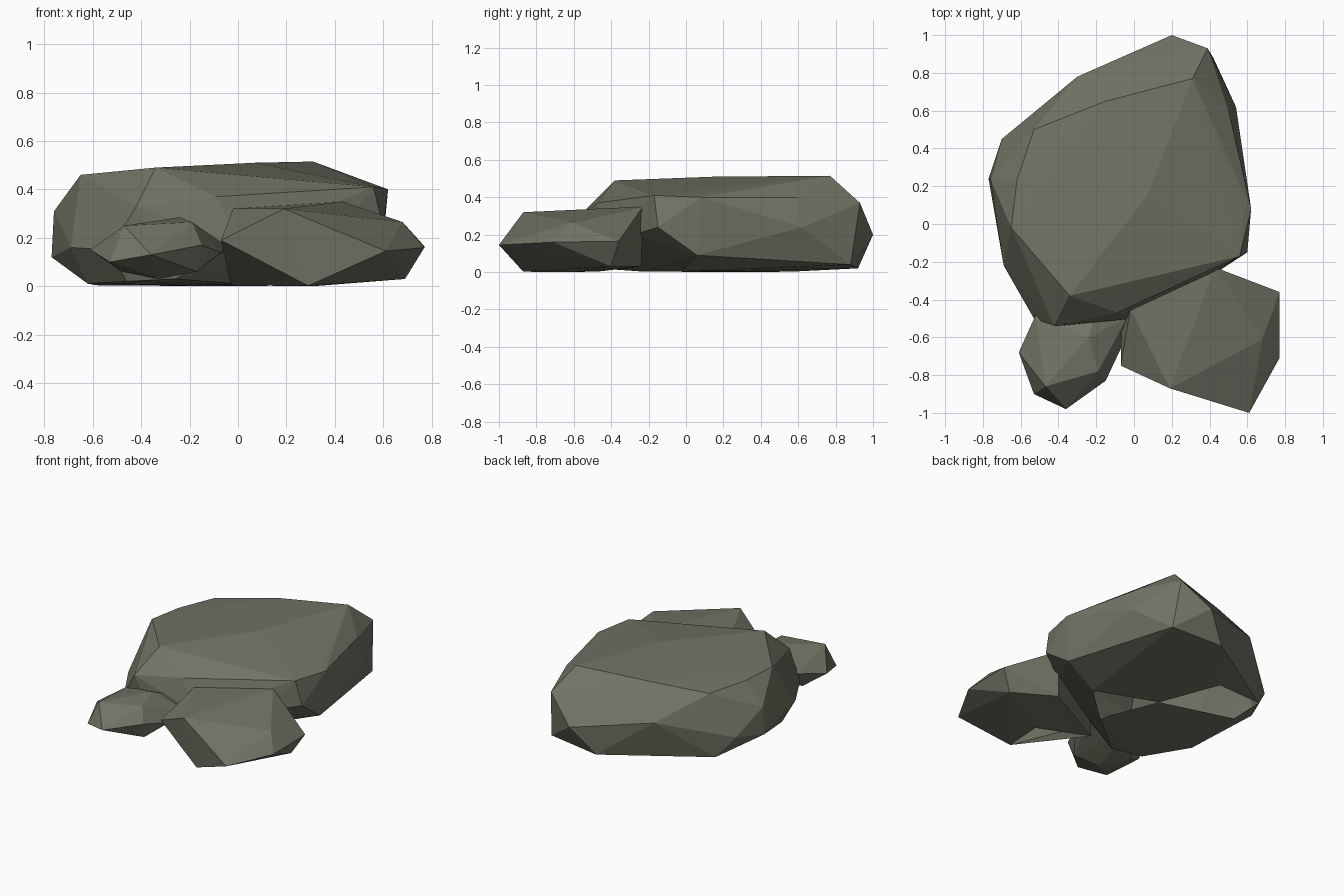
import bpy
import bmesh
from mathutils import Vector

default_cube = bpy.data.objects.get("Cube")
if default_cube:
    bpy.data.objects.remove(default_cube, do_unlink=True)

# One weathered stone colour
stone = bpy.data.materials.new("grey_stone")
stone.use_nodes = True
stone_colour = (0.17, 0.17, 0.13, 1)
stone.diffuse_color = stone_colour
stone.node_tree.nodes["Principled BSDF"].inputs["Base Color"].default_value = stone_colour


def make_rock(name, *corner_groups, openings=()):
    """Wrap a faceted shell around the corners, then open parts of its underside.

    Each opening is a position on the ground plane and a radius.
    """
    mesh = bpy.data.meshes.new(name)
    shell = bmesh.new()
    for group in corner_groups:
        for corner in group:
            shell.verts.new(corner)

    hull = bmesh.ops.convex_hull(shell, input=shell.verts)
    leftovers = set(hull["geom_interior"]) | set(hull["geom_unused"])
    loose = [item for item in leftovers if isinstance(item, bmesh.types.BMVert)]
    bmesh.ops.delete(shell, geom=loose, context="VERTS")
    bmesh.ops.recalc_face_normals(shell, faces=shell.faces)

    # Open the underside where the stone would sit on the ground
    for x, y, radius in openings:
        middle = Vector((x, y))
        hidden = []
        for face in shell.faces:
            offset = face.calc_center_median().xy - middle
            if face.normal.z < -0.9 and offset.length < radius:
                hidden.append(face)
        bmesh.ops.delete(shell, geom=hidden, context="FACES")

    shell.to_mesh(mesh)
    shell.free()
    mesh.materials.append(stone)
    rock = bpy.data.objects.new(name, mesh)
    bpy.context.scene.collection.objects.link(rock)
    return rock


# Large flat boulder at the back: crown, waist and underside corners
boulder_crown = [
    (.31, .77, .515), (-.15, .65, .485), (-.53, .5, .44), (-.62, .23, .45),
    (-.65, -.02, .46), (-.34, -.38, .49), (.07, .15, .51), (.5, .6, .4),
    (.58, .08, .415), (.56, -.17, .41), (-.09, -.47, .37), (.39, .93, .37),
]
boulder_waist = [
    (.2, 1, .2), (.05, .93, .22), (.54, .62, .24), (.62, .08, .4),
    (.6, -.15, .24), (.4, -.28, .2), (0, -.5, .18),
    (-.42, -.54, .33), (-.53, -.5, .15), (-.69, -.22, .16),
    (-.76, .24, .31), (-.77, .24, .12), (-.7, .45, .16), (-.3, .78, .28),
]
boulder_base = [
    (-.62, -.17, .01), (-.46, -.47, .02), (-.26, -.53, .03), (.59, .06, .09),
    (.33, -.01, .004), (.07, -.25, .004), (-.08, .15, 0), (-.24, .56, .002),
    (-.59, .52, .02), (-.58, .29, .004), (.42, .88, .04), (.05, .92, .02),
]
make_rock("large_boulder", boulder_crown, boulder_waist, boulder_base,
          openings=[(-.38, .37, .13), (.11, -.04, .06)])

# Medium wedge-shaped rock in front
wedge_crown = [
    (.43, -.23, .35), (.19, -.87, .32), (-.02, -.45, .32), (.68, -.61, .265),
]
wedge_waist = [
    (.61, -1, .145), (.77, -.71, .16), (.77, -.36, .165), (-.07, -.75, .19),
    (-.07, -.58, .19),
]
wedge_base = [
    (.29, -.87, .002), (.31, -.6, 0), (-.03, -.46, .004),
    (.69, -.4, .03), (.42, -.24, .03),
]
make_rock("medium_rock", wedge_crown, wedge_waist, wedge_base,
          openings=[(.19, -.64, .06)])

# Small rock beside the wedge
pebble_crown = [
    (-.47, -.86, .25), (-.24, -.6, .285), (-.19, -.78, .265), (-.52, -.48, .2),
    (-.2, -.45, .22),
]
pebble_waist = [
    (-.61, -.68, .15), (-.36, -.98, .13), (-.53, -.9, .1), (-.15, -.83, .17),
    (-.07, -.66, .14), (-.04, -.5, .16),
]
pebble_base = [
    (-.33, -.75, .03), (-.17, -.79, .06), (-.48, -.6, .06), (-.3, -.4, .1),
]
make_rock("small_rock", pebble_crown, pebble_waist, pebble_base)
